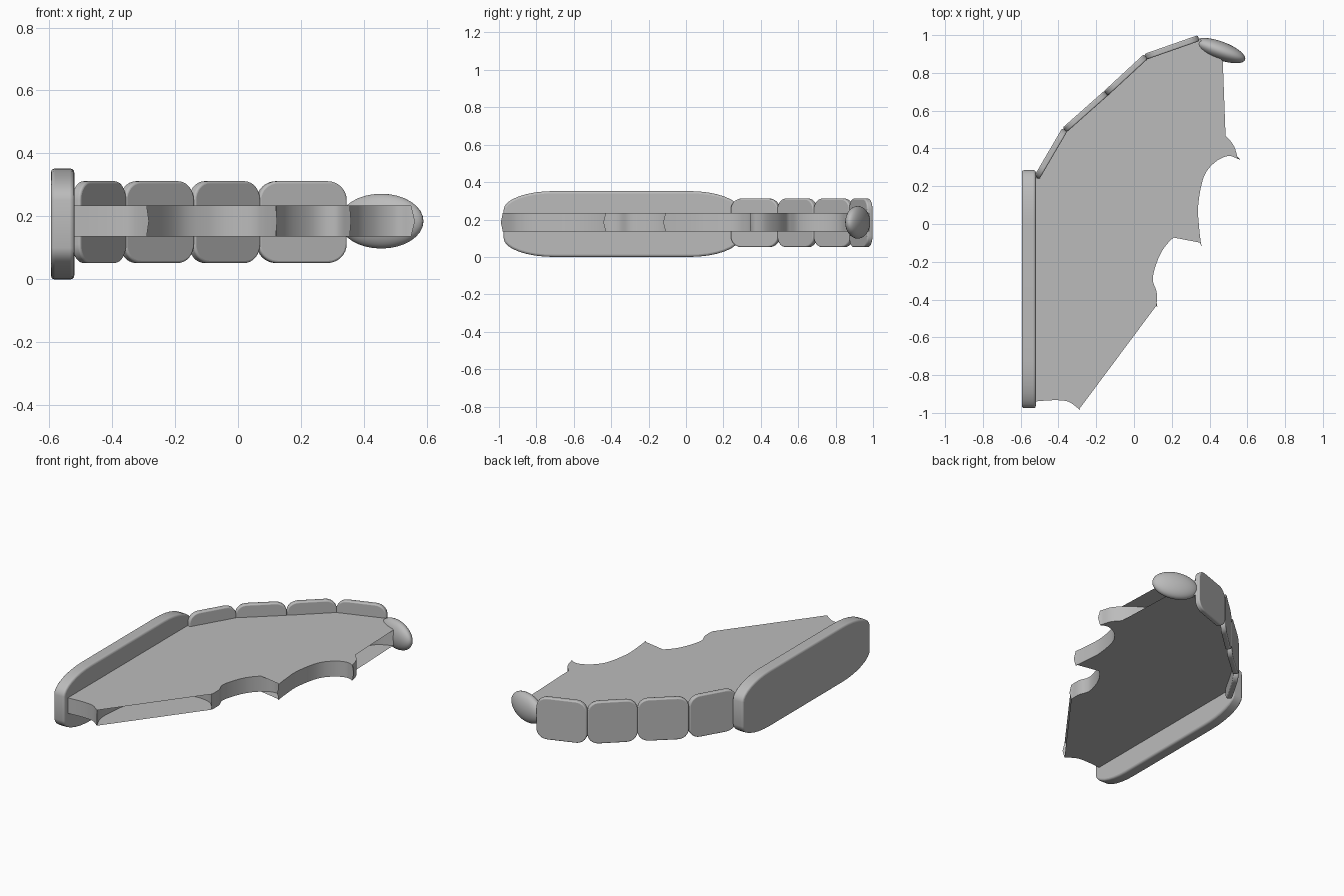
import bpy, bmesh
from math import sin, cos, pi, radians
from mathutils import Vector

cube = bpy.data.objects.get("Cube")
if cube:
    bpy.data.objects.remove(cube, do_unlink=True)

grey = bpy.data.materials.new("plain_grey")
grey.use_nodes = True
grey.diffuse_color = (0.5, 0.5, 0.5, 1)
grey.node_tree.nodes["Principled BSDF"].inputs["Base Color"].default_value = (0.5, 0.5, 0.5, 1)


def finish(obj, angle=30):
    obj.data.materials.clear()
    obj.data.materials.append(grey)
    bpy.ops.object.select_all(action='DESELECT')
    obj.select_set(True)
    bpy.context.view_layer.objects.active = obj
    bpy.ops.object.shade_smooth_by_angle(angle=radians(angle))


def make_object(name, bm):
    bmesh.ops.recalc_face_normals(bm, faces=bm.faces)
    mesh = bpy.data.meshes.new(name)
    bm.to_mesh(mesh)
    bm.free()
    obj = bpy.data.objects.new(name, mesh)
    bpy.context.collection.objects.link(obj)
    return obj


def rounded_slab(name, start, end, z_low, z_high, thickness, radius_u, radius_z, bevel):
    """Upright slab from start to end in plan, with elliptical corners."""
    a, b = Vector((*start, 0)), Vector((*end, 0))
    along = (b - a).normalized()
    side = Vector((-along.y, along.x, 0)) * thickness / 2
    half_u, half_z = (b - a).length / 2, (z_high - z_low) / 2
    centre = (a + b) / 2 + Vector((0, 0, (z_low + z_high) / 2))
    bm = bmesh.new()
    ring = []
    steps = 8
    for quarter, (su, sz) in enumerate([(1, 1), (-1, 1), (-1, -1), (1, -1)]):
        for i in range(steps + 1):
            t = (quarter + i / steps) * pi / 2
            u = su * (half_u - radius_u) + radius_u * cos(t)
            z = sz * (half_z - radius_z) + radius_z * sin(t)
            ring.append(bm.verts.new(centre + along * u + Vector((0, 0, z)) - side))
    face = bm.faces.new(ring)
    new = bmesh.ops.extrude_face_region(bm, geom=[face])["geom"]
    bmesh.ops.translate(bm, vec=side * 2, verts=[v for v in new if isinstance(v, bmesh.types.BMVert)])
    obj = make_object(name, bm)
    mod = obj.modifiers.new("soft_edges", 'BEVEL')
    mod.width, mod.segments = bevel, 3
    mod.limit_method, mod.angle_limit = 'ANGLE', radians(60)
    finish(obj)


# Root plate along the body side
rounded_slab("root_plate", (-0.557, -0.975), (-0.557, 0.285), 0, 0.352, 0.074, 0.27, 0.1, 0.012)

# Leading edge panels
joints = [(-0.515, 0.245), (-0.367, 0.498), (-0.148, 0.692), (0.062, 0.886), (0.342, 0.984)]
for i, (p, q) in enumerate(zip(joints, joints[1:])):
    rounded_slab(f"leading_edge_panel_{i + 1}", p, q, 0.052, 0.312, 0.032, 0.065, 0.06, 0.007)

# Claw at the wing tip
bpy.ops.mesh.primitive_uv_sphere_add(segments=32, ring_count=16, location=(0.455, 0.918, 0.185))
claw = bpy.context.object
claw.name = "tip_claw"
claw.scale = (0.142, 0.049, 0.087)
claw.rotation_euler.z = radians(-20)
finish(claw, 60)

# Membrane: smooth scallops that meet in sharp tips
scallops = [
    [(-0.53, -0.94), (-0.43, -0.933), (-0.35, -0.94), (-0.29, -0.98)],
    [(-0.29, -0.98), (-0.325, -0.9), (-0.33, -0.8), (-0.295, -0.59), (-0.2, -0.42),
     (-0.1, -0.355), (-0.02, -0.34), (0.06, -0.362), (0.12, -0.43)],
    [(0.12, -0.43), (0.12, -0.36), (0.1, -0.28), (0.15, -0.14), (0.24, -0.05),
     (0.315, -0.045), (0.355, -0.11)],
    [(0.355, -0.11), (0.345, -0.02), (0.34, 0.1), (0.37, 0.25), (0.43, 0.328), (0.5, 0.36), (0.55, 0.345)],
    [(0.55, 0.345), (0.525, 0.42), (0.46, 0.49), (0.375, 0.545)],
    [(0.375, 0.545), (0.335, 0.61), (0.33, 0.71), (0.38, 0.815), (0.47, 0.863)],
]
tip_push = {0: (0.007, -0.01), 1: (0.004, -0.012), 2: (0.004, -0.012), 3: (0.012, -0.004)}


def smooth_path(points, steps=6):
    pts = [Vector(p) for p in points]
    pts = [2 * pts[0] - pts[1]] + pts + [2 * pts[-1] - pts[-2]]
    path = []
    for a, b, c, d in zip(pts, pts[1:], pts[2:], pts[3:]):
        for i in range(steps):
            t = i / steps
            path.append(0.5 * (2 * b + (c - a) * t + (2 * a - 5 * b + 4 * c - d) * t ** 2
                               + (3 * b - a - 3 * c + d) * t ** 3))
    return path


outline, tips = [], {}
for i, scallop in enumerate(scallops):
    outline += smooth_path(scallop)
    if i in tip_push:
        tips[len(outline)] = Vector(tip_push[i])
outline += [Vector(scallops[-1][-1])] + [Vector(p) for p in reversed(joints)] + [Vector((-0.53, 0.24))]

bm = bmesh.new()
layers = []
for z, push in ((0.137, 0), (0.185, 1), (0.234, 0)):
    layers.append([bm.verts.new((*(p + push * tips.get(i, Vector((0, 0)))), z))
                   for i, p in enumerate(outline)])
count = len(outline)
for low, high in zip(layers, layers[1:]):
    for i in range(count):
        j = (i + 1) % count
        bm.faces.new((low[i], low[j], high[j], high[i]))
caps = [bm.faces.new(layers[0]), bm.faces.new(layers[-1])]
bmesh.ops.triangulate(bm, faces=caps)
finish(make_object("wing_membrane", bm))
